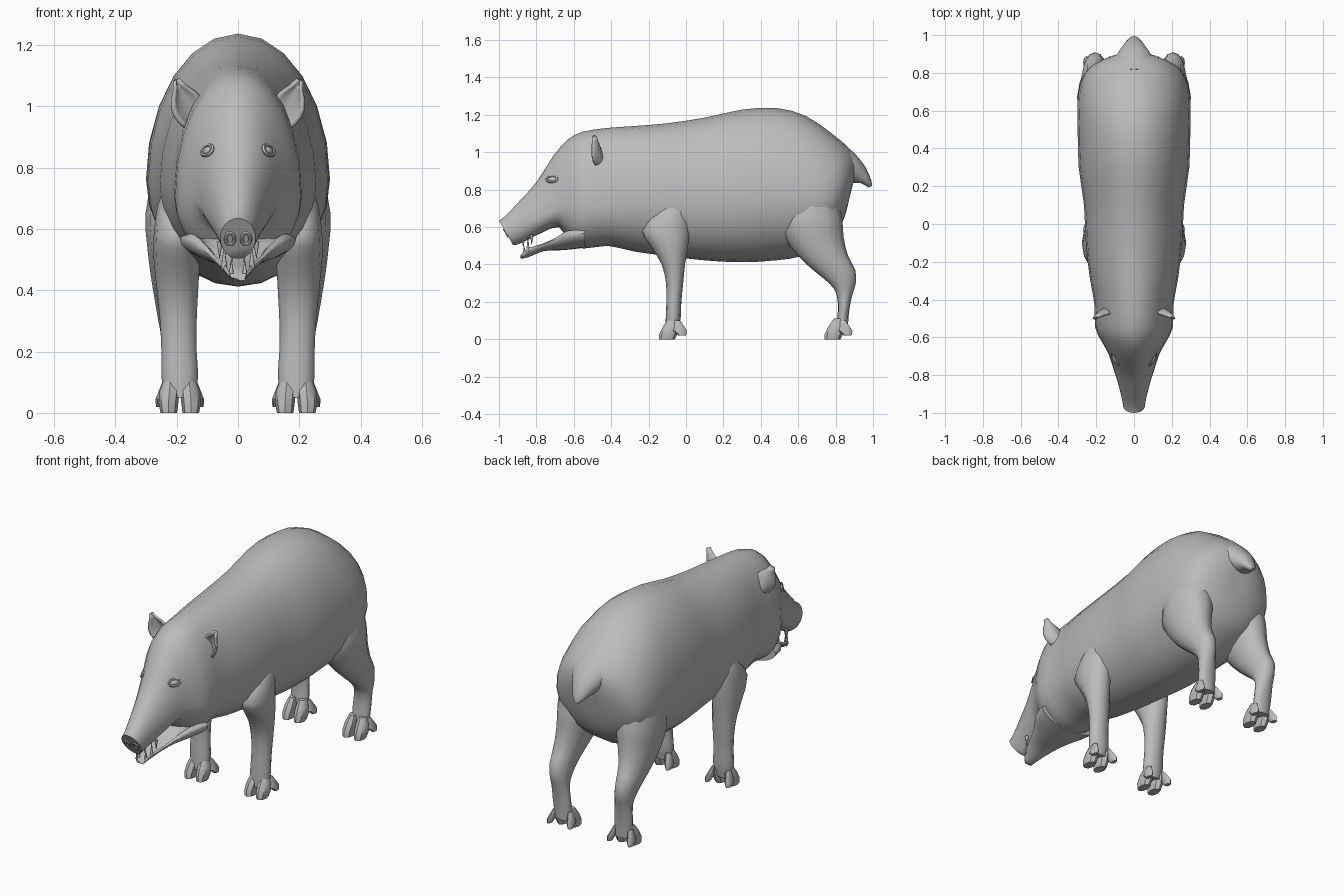
import bpy
import bmesh
from math import sin, cos, pi, radians
from mathutils import Vector, Matrix

cube = bpy.data.objects.get("Cube")
if cube:
    bpy.data.objects.remove(cube, do_unlink=True)

hide = bpy.data.materials.new("grey_hide")
hide.use_nodes = True
GREY = (0.5, 0.5, 0.5, 1)
hide.diffuse_color = GREY
hide.node_tree.nodes["Principled BSDF"].inputs["Base Color"].default_value = GREY


def finish(bm, name, mirrored=False, angle=50):
    """Turn a bmesh into a smooth shaded, optionally mirrored object."""
    bmesh.ops.recalc_face_normals(bm, faces=bm.faces)
    mesh = bpy.data.meshes.new(name)
    bm.to_mesh(mesh)
    bm.free()
    mesh.materials.append(hide)
    obj = bpy.data.objects.new(name, mesh)
    bpy.context.collection.objects.link(obj)
    bpy.ops.object.select_all(action="DESELECT")
    obj.select_set(True)
    bpy.context.view_layer.objects.active = obj
    bpy.ops.object.shade_smooth_by_angle(angle=radians(angle))
    if mirrored:
        obj.modifiers.new("Mirror", "MIRROR").use_axis[0] = True
    return obj


def smooth_path(stations, steps):
    """Catmull-Rom interpolation between station tuples."""
    result = []
    last = len(stations) - 1
    for i in range(last):
        p0, p1 = stations[max(i - 1, 0)], stations[i]
        p2, p3 = stations[i + 1], stations[min(i + 2, last)]
        for k in range(steps):
            t = k / steps
            result.append([
                b + t * (c - a) / 2
                + t * t * (2 * a - 5 * b + 4 * c - d) / 2
                + t ** 3 * (3 * b - a - 3 * c + d) / 2
                for a, b, c, d in zip(p0, p1, p2, p3)])
    result.append(list(stations[last]))
    return result


def loft(bm, stations, sides=24, steps=2, dent=0.0):
    """Skin egg-shaped rings. A station is: y and z of one edge, y and z of the
    opposite edge, half width, height fraction of the widest line, centre x."""
    rings = []
    for ay, az, by, bz, width, frac, *centre in smooth_path(stations, steps):
        edge_a, edge_b = Vector((0, ay, az)), Vector((0, by, bz))
        middle = edge_b.lerp(edge_a, frac)
        cx = centre[0] if centre else 0
        ring = []
        for k in range(sides):
            angle = 2 * pi * k / sides
            s, c = sin(angle), cos(angle)
            reach = (edge_a if s > 0 else edge_b) - middle
            point = middle + reach * abs(s)
            point.x = cx + width * c
            if s > 0 and abs(c) < 0.75:
                point.z -= dent
            ring.append(bm.verts.new(point))
        rings.append(ring)
    for low, high in zip(rings, rings[1:]):
        for k in range(sides):
            n = (k + 1) % sides
            bm.faces.new((low[k], low[n], high[n], high[k]))
    bm.faces.new(rings[0])
    bm.faces.new(rings[-1])


def limb(bm, rows, sides=12, steps=2):
    """Loft level rings given as z, front y, back y, inner x, outer x."""
    loft(bm, [(y0, z, y1, z, (x1 - x0) / 2, 0.5, (x0 + x1) / 2)
              for z, y0, y1, x0, x1 in rows], sides, steps)


# Body, neck and upper head in one skin, from snout disc to rump
bm = bmesh.new()
loft(bm, [
    (-1.0, .635, -.925, .505, .058, .5),
    (-.965, .66, -.905, .505, .062, .5),
    (-.89, .74, -.84, .535, .08, .4),
    (-.8, .84, -.77, .57, .105, .3),
    (-.71, .98, -.68, .6, .135, .25),
    (-.63, 1.07, -.62, .52, .17, .35),
    (-.55, 1.11, -.55, .485, .205, .35),
    (-.42, 1.13, -.42, .5, .21, .35),
    (-.28, 1.14, -.28, .47, .235, .4),
    (-.1, 1.155, -.1, .445, .255, .42),
    (.1, 1.185, .1, .422, .265, .42),
    (.3, 1.228, .3, .412, .293, .42),
    (.48, 1.237, .48, .422, .298, .42),
    (.64, 1.195, .62, .445, .3, .42),
    (.78, 1.1, .72, .5, .285, .42),
    (.86, 1.03, .8, .56, .235, .45),
    (.905, .97, .85, .66, .13, .5),
    (.91, .9, .875, .76, .05, .5)])
finish(bm, "body_and_head")

# Short drooping tail
bm = bmesh.new()
loft(bm, [
    (.82, 1.07, .78, .9, .12, .5),
    (.91, .985, .85, .86, .1, .5),
    (.96, .92, .9, .835, .065, .5),
    (.99, .85, .935, .835, .04, .5),
    (.995, .82, .975, .812, .012, .5)], sides=16)
finish(bm, "tail")

# Open lower jaw with a hollow between the lips
bm = bmesh.new()
loft(bm, [
    (-.885, .455, -.875, .432, .03, .7),
    (-.85, .49, -.84, .44, .05, .8),
    (-.77, .515, -.76, .472, .085, .8),
    (-.69, .555, -.69, .475, .12, .8),
    (-.63, .6, -.62, .48, .165, .7),
    (-.54, .6, -.54, .49, .19, .7)], dent=.022)
finish(bm, "lower_jaw")

# Front legs
bm = bmesh.new()
limb(bm, [
    (.74, -.12, -.01, .14, .235),
    (.68, -.17, .015, .13, .262),
    (.58, -.235, .02, .125, .275),
    (.5, -.19, .01, .125, .275),
    (.4, -.13, -.005, .13, .265),
    (.3, -.107, -.015, .135, .255),
    (.2, -.105, -.025, .135, .25),
    (.12, -.108, -.028, .13, .25),
    (.05, -.11, -.04, .14, .24)])
finish(bm, "front_leg", True)

# Hind legs with thigh and hock
bm = bmesh.new()
limb(bm, [
    (.8, .56, .8, .08, .275),
    (.65, .5, .835, .07, .302),
    (.55, .52, .842, .09, .297),
    (.45, .595, .865, .125, .285),
    (.37, .68, .905, .145, .272),
    (.3, .765, .908, .15, .26),
    (.24, .805, .89, .15, .25),
    (.15, .812, .872, .14, .25),
    (.05, .8, .865, .14, .24)])
finish(bm, "hind_leg", True)

# Cloven feet: two main hooves and two side claws per leg
for name, shift in (("front_foot", 0), ("hind_foot", .885)):
    bm = bmesh.new()
    for side in (-1, 1):
        def toe(rows):
            limb(bm, [(z, y0 + shift, y1 + shift, .19 + side * x - r,
                       .19 + side * x + r) for z, y0, y1, x, r in rows], 8, 1)
        toe([(0, -.145, -.06, .036, .027), (.03, -.143, -.045, .037, .032),
             (.07, -.122, -.035, .034, .033), (.11, -.095, -.04, .03, .022)])
        toe([(.02, -.04, .0, .066, .012), (.045, -.07, .005, .062, .017),
             (.1, -.065, -.03, .045, .012)])
    finish(bm, name, True, 40)

# Cupped ears, leaning outwards and opening forwards
bm = bmesh.new()
root, tip = Vector((.135, -.475, .935)), Vector((.2, -.5, 1.085))
across, deep = Vector((.85, -.3, -.36)), Vector((.25, .9, .05))
rows, cols = 6, 8
grid = []
for i in range(rows + 1):
    v = i / rows
    half = .03 + .035 * sin(pi * min(v * 1.1, 1)) - .022 * v
    line = []
    for j in range(cols + 1):
        u = 2 * j / cols - 1
        line.append(bm.verts.new(root.lerp(tip, v) + across * half * u
                                 + deep * .04 * (1 - u * u) * (1 - .6 * v)))
    grid.append(line)
for a, b in zip(grid, grid[1:]):
    for j in range(cols):
        bm.faces.new((a[j], a[j + 1], b[j + 1], b[j]))
ear = finish(bm, "ear", True)
shell = ear.modifiers.new("Thickness", "SOLIDIFY")
shell.thickness, shell.offset = .012, 0


def ball(bm, place, size, turn):
    frame = Matrix.Translation(place) @ turn @ Matrix.Diagonal((*size, 1))
    bmesh.ops.create_uvsphere(bm, u_segments=12, v_segments=8, radius=1, matrix=frame)


def rim(bm, place, turn, wide, tall, thick, around=16, tube=6):
    """Oval ring in the local xz plane, for eyelids and nostrils."""
    frame = Matrix.Translation(place) @ turn
    loop = [[bm.verts.new(frame @ Vector((
        cos(a) * (wide + thick * cos(b)), thick * sin(b), sin(a) * (tall + thick * cos(b)))))
        for b in (2 * pi * k / tube for k in range(tube))]
        for a in (2 * pi * k / around for k in range(around))]
    for i in range(around):
        a, b = loop[i], loop[(i + 1) % around]
        for k in range(tube):
            n = (k + 1) % tube
            bm.faces.new((a[k], a[n], b[n], b[k]))


# Eyes with lids, set on the slope of the face
turn = Matrix.Rotation(radians(62), 4, "Z") @ Matrix.Rotation(radians(-25), 4, "X")
bm = bmesh.new()
ball(bm, (.099, -.715, .855), (.026, .012, .015), turn)
finish(bm, "eye", True)
bm = bmesh.new()
rim(bm, (.1, -.715, .857), turn, .033, .018, .007)
finish(bm, "eyelid", True)

# Nostril rims on the slanted snout disc
turn = Matrix.Rotation(radians(30), 4, "X")
bm = bmesh.new()
rim(bm, (.026, -.962, .568), turn, .014, .022, .006)
finish(bm, "nostril", True)

# Tusks and small front teeth
bm = bmesh.new()
for y, x, z0, z1, r in ((-.845, .045, .47, .545, .01), (-.865, .022, .455, .5, .008),
                        (-.825, .06, .56, .505, .01), (-.87, .02, .53, .49, .008)):
    limb(bm, [(z0, y - r, y + r, x - r, x + r),
              (z1, y - .001, y + .001, x - .001, x + .001)], 8, 3)
finish(bm, "teeth", True)
